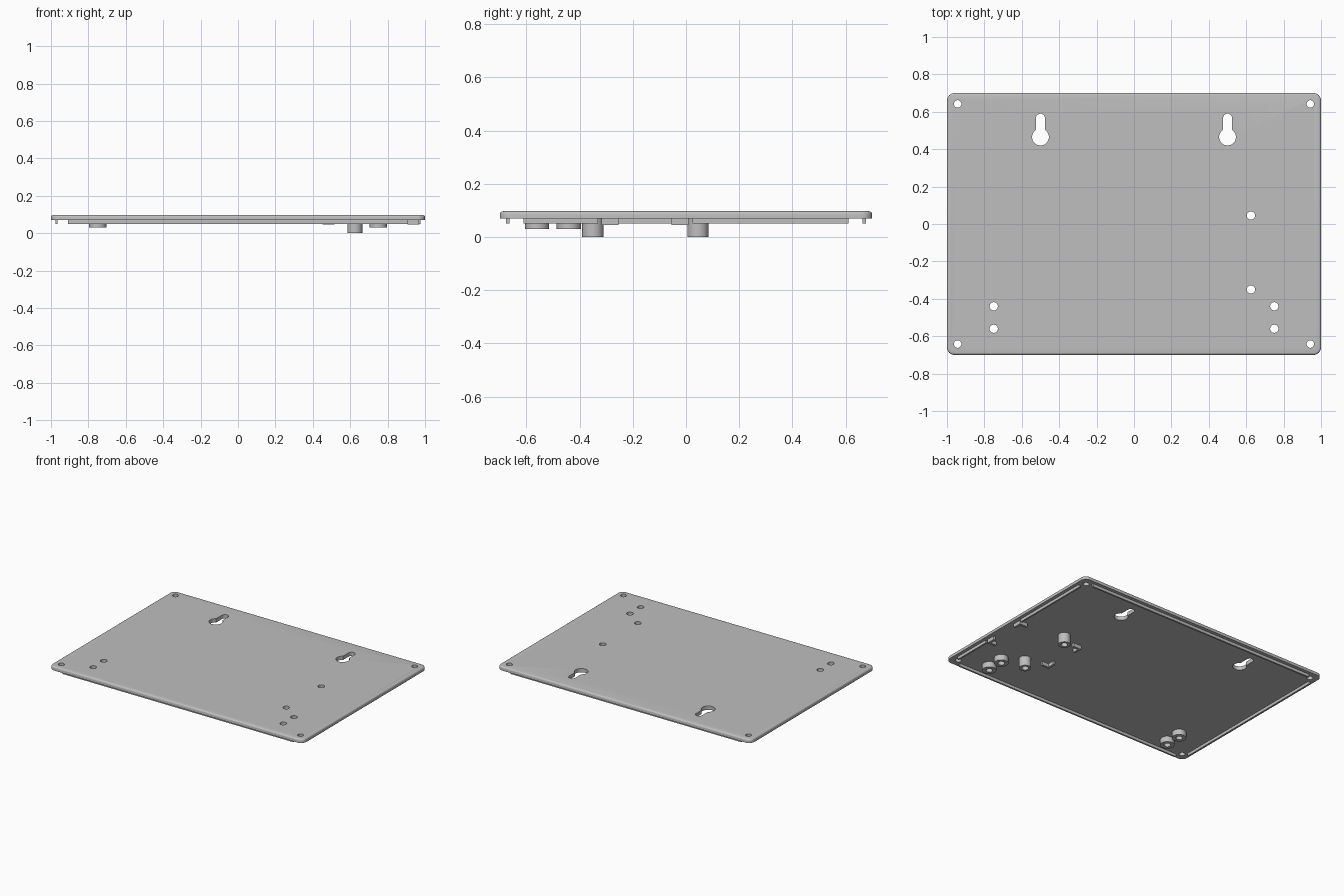
import bpy, bmesh
from math import pi, cos, sin

cube = bpy.data.objects.get("Cube")
if cube:
    bpy.data.objects.remove(cube, do_unlink=True)

grey = bpy.data.materials.new("light grey plastic")
grey.use_nodes = True
COLOUR = (0.52, 0.52, 0.52, 1)
grey.diffuse_color = COLOUR
grey.node_tree.nodes["Principled BSDF"].inputs["Base Color"].default_value = COLOUR

UNDER, TOP = 0.07, 0.097
HOLE = 0.022


def finish(name, bm):
    bmesh.ops.recalc_face_normals(bm, faces=bm.faces)
    mesh = bpy.data.meshes.new(name)
    bm.to_mesh(mesh)
    bm.free()
    mesh.materials.append(grey)
    obj = bpy.data.objects.new(name, mesh)
    bpy.context.collection.objects.link(obj)
    return obj


def smooth(obj):
    bpy.ops.object.select_all(action='DESELECT')
    obj.select_set(True)
    bpy.context.view_layer.objects.active = obj
    bpy.ops.object.shade_smooth_by_angle(angle=pi / 6)


def arc(cx, cy, r, start, end, n):
    steps = [start + (end - start) * i / n for i in range(n + 1)]
    return [(cx + r * cos(a), cy + r * sin(a)) for a in steps]


def circle(cx, cy, r, n=32):
    return arc(cx, cy, r, 0, 2 * pi, n)[:-1]


def loft(bm, layers, caps=True):
    """Joins outlines of equal length, each given as (points, z)."""
    rings = [[bm.verts.new((x, y, z)) for x, y in pts] for pts, z in layers]
    n = len(rings[0])
    for a, b in zip(rings, rings[1:]):
        for i in range(n):
            j = (i + 1) % n
            bm.faces.new((a[i], a[j], b[j], b[i]))
    if caps:
        bm.faces.new(rings[0])
        bm.faces.new(rings[-1])


def rounded_rect(hx, hy, r, n=8):
    pts = []
    for k, (sx, sy) in enumerate([(1, 1), (-1, 1), (-1, -1), (1, -1)]):
        pts += arc(sx * (hx - r), sy * (hy - r), r, k * pi / 2, (k + 1) * pi / 2, n)
    return pts


def box(bm, x0, x1, y0, y1, z0, z1):
    loft(bm, [([(x0, y0), (x1, y0), (x1, y1), (x0, y1)], z) for z in (z0, z1)])


# Cover plate with a rounded upper edge
bm = bmesh.new()
R = 0.012
layers = [(rounded_rect(1, 0.7, 0.04), UNDER)]
for i in range(5):
    a = i * pi / 8
    inset = R * (1 - cos(a))
    layers.append((rounded_rect(1 - inset, 0.7 - inset, 0.04 - inset), TOP - R + R * sin(a)))
loft(bm, layers)
plate = finish("cover_plate", bm)

# Screw holes and keyhole slots
short_posts = [(sx * 0.75, y) for sx in (-1, 1) for y in (-0.44, -0.56)]
tall_posts = [(0.625, 0.045), (0.625, -0.35)]
corners = [(sx * 0.943, sy * 0.642) for sx in (-1, 1) for sy in (-1, 1)]
outlines = [circle(x, y, HOLE) for x, y in short_posts + tall_posts]
outlines += [circle(x, y, 0.02) for x, y in corners]
for x in (-0.5, 0.5):
    neck = 0.56
    outlines.append(arc(x, 0.465, 0.045, pi - 1.01, 2 * pi + 1.01, 28)
                    + arc(x, 0.566, 0.024, 0, pi, 14))
bm = bmesh.new()
for pts in outlines:
    loft(bm, [(pts, UNDER - 0.03), (pts, TOP + 0.03)])
cutter = finish("hole_cutter", bm)
cutter.hide_render = True

cut = plate.modifiers.new("holes", 'BOOLEAN')
cut.operation = 'DIFFERENCE'
cut.solver = 'EXACT'
cut.object = cutter
bpy.ops.object.select_all(action='DESELECT')
plate.select_set(True)
bpy.context.view_layer.objects.active = plate
bpy.ops.object.modifier_apply(modifier=cut.name)
bpy.data.objects.remove(cutter, do_unlink=True)
smooth(plate)


# Hollow screw posts under the plate
def post(name, x, y, r, bottom):
    bm = bmesh.new()
    outer, inner = circle(x, y, r), circle(x, y, HOLE)
    loft(bm, [(outer, UNDER), (outer, bottom), (inner, bottom), (inner, UNDER)], caps=False)
    smooth(finish(name, bm))


for i, (x, y) in enumerate(short_posts):
    post(f"short_post_{i + 1}", x, y, 0.046, 0.03)
for i, (x, y) in enumerate(tall_posts):
    post(f"tall_post_{i + 1}", x, y, 0.04, 0)

# Locating ribs just inside the rim
RIB = 0.05
bm = bmesh.new()
for s in (-1, 1):
    box(bm, -0.91, 0.91, s * 0.67 - 0.006, s * 0.67 + 0.006, RIB, UNDER)
for x, y0, y1 in [(-0.97, -0.61, 0.61), (0.97, -0.61, -0.33), (0.97, 0.025, 0.61)]:
    box(bm, x - 0.006, x + 0.006, y0, y1, RIB, UNDER)
finish("locating_ribs", bm)

# Corner brackets that hold a circuit board
bm = bmesh.new()
LEG, WALL = 0.064, 0.016
for sx in (-1, 1):
    for sy in (-1, 1):
        cx, cy = 0.711 + sx * 0.259, -0.154 + sy * 0.164
        shape = [(0, 0), (LEG, 0), (LEG, WALL), (WALL, WALL), (WALL, LEG), (0, LEG)]
        pts = [(cx - sx * u, cy - sy * v) for u, v in shape]
        loft(bm, [(pts, 0.045), (pts, UNDER)])
finish("board_brackets", bm)
